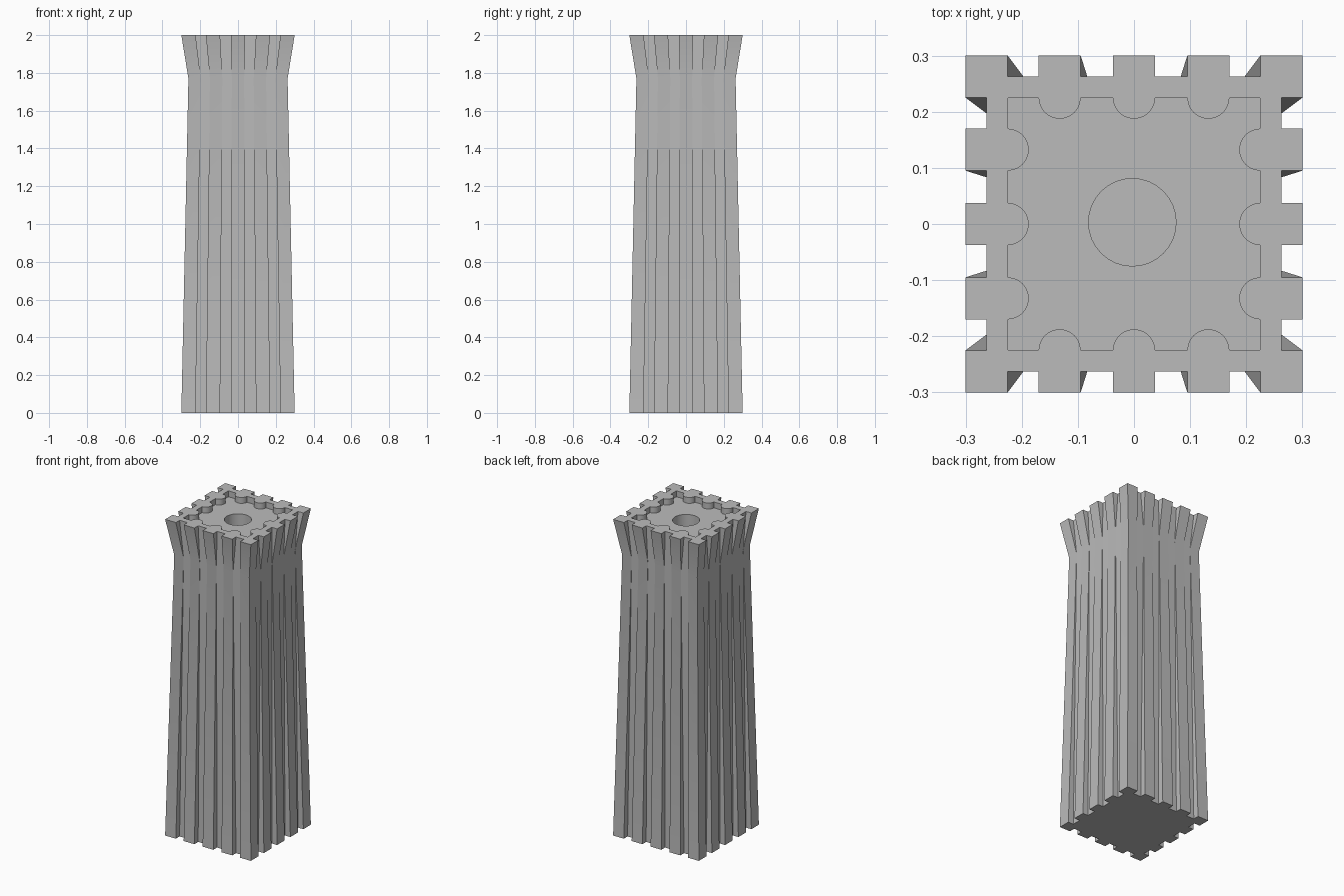
import bpy, bmesh, math

cube = bpy.data.objects.get("Cube")
if cube:
    bpy.data.objects.remove(cube, do_unlink=True)

HALF, CORE, WAIST_Z, TOP_Z = 0.3, 0.2625, 1.77, 2.0
GAPS = [(-0.225, -0.17), (-0.095, -0.0375), (0.0375, 0.095), (0.17, 0.225)]
DECK_HALF, DECK_Z = 0.225, 1.9625
STUD_R, STUD_AT = 0.0375, (-0.1325, 0, 0.1325)

stone = bpy.data.materials.new("stone grey")
stone.use_nodes = True
GREY = (0.5, 0.5, 0.5, 1)
stone.diffuse_color = GREY
stone.node_tree.nodes["Principled BSDF"].inputs["Base Color"].default_value = GREY


def four_sides(side):
    """Repeat one side's points around the square by quarter turns."""
    points = []
    for _ in range(4):
        points += side
        side = [(-y, x) for x, y in side]
    return points


def ribbed_outline(scale):
    """Ribs shrink with the scale while the groove floors stay on the core."""
    side = [(-HALF * scale, -HALF * scale)]
    for a, b in GAPS:
        side += [(a * scale, -HALF * scale), (a * scale, -CORE),
                 (b * scale, -CORE), (b * scale, -HALF * scale)]
    return four_sides(side)


def deck_outline():
    """Square recess with half-round studs standing along its walls."""
    side = [(-DECK_HALF, -DECK_HALF)]
    for c in STUD_AT:
        for i in range(13):
            t = math.pi * (1 - i / 12)
            side.append((c + STUD_R * math.cos(t),
                         -DECK_HALF + STUD_R * math.sin(t)))
    return four_sides(side)


def circle(radius, cx, cy, count=32):
    return [(cx + radius * math.cos(2 * math.pi * i / count),
             cy + radius * math.sin(2 * math.pi * i / count)) for i in range(count)]


bm = bmesh.new()


def ring(points, z):
    return [bm.verts.new((x, y, z)) for x, y in points]


def bridge(low, high):
    for i in range(len(low)):
        j = (i + 1) % len(low)
        bm.faces.new((low[i], low[j], high[j], high[i]))


def fill_between(outer, inner):
    """Flat face between two closed rings."""
    edges = []
    for loop in (outer, inner):
        for i, v in enumerate(loop):
            w = loop[(i + 1) % len(loop)]
            edges.append(bm.edges.get((v, w)) or bm.edges.new((v, w)))
    bmesh.ops.triangle_fill(bm, edges=edges, use_beauty=True, normal=(0, 0, 1))


# Ribbed shaft: wide foot, narrow waist, flared head
foot = ring(ribbed_outline(1), 0)
waist = ring(ribbed_outline(CORE / HALF), WAIST_Z)
head = ring(ribbed_outline(1), TOP_Z)
bridge(foot, waist)
bridge(waist, head)
bm.faces.new(foot)

# Sunken deck behind the rim
deck_rim = ring(deck_outline(), TOP_Z)
deck_floor = ring(deck_outline(), DECK_Z)
bridge(deck_floor, deck_rim)
fill_between(head, deck_rim)

# Round socket in the deck
socket_rim = ring(circle(0.078, -0.003, 0.003), DECK_Z)
socket_base = ring(circle(0.078, -0.003, 0.003), DECK_Z - 0.3)
bridge(socket_base, socket_rim)
fill_between(deck_floor, socket_rim)
bm.faces.new(socket_base)

# Grooves close up where the ribs meet the core at the waist
bmesh.ops.remove_doubles(bm, verts=bm.verts, dist=0.0001)
bmesh.ops.recalc_face_normals(bm, faces=bm.faces)

mesh = bpy.data.meshes.new("ribbed_tower")
bm.to_mesh(mesh)
bm.free()
mesh.materials.append(stone)
tower = bpy.data.objects.new("ribbed_tower", mesh)
bpy.context.collection.objects.link(tower)

bpy.context.view_layer.objects.active = tower
tower.select_set(True)
bpy.ops.object.shade_smooth_by_angle(angle=math.radians(25))
